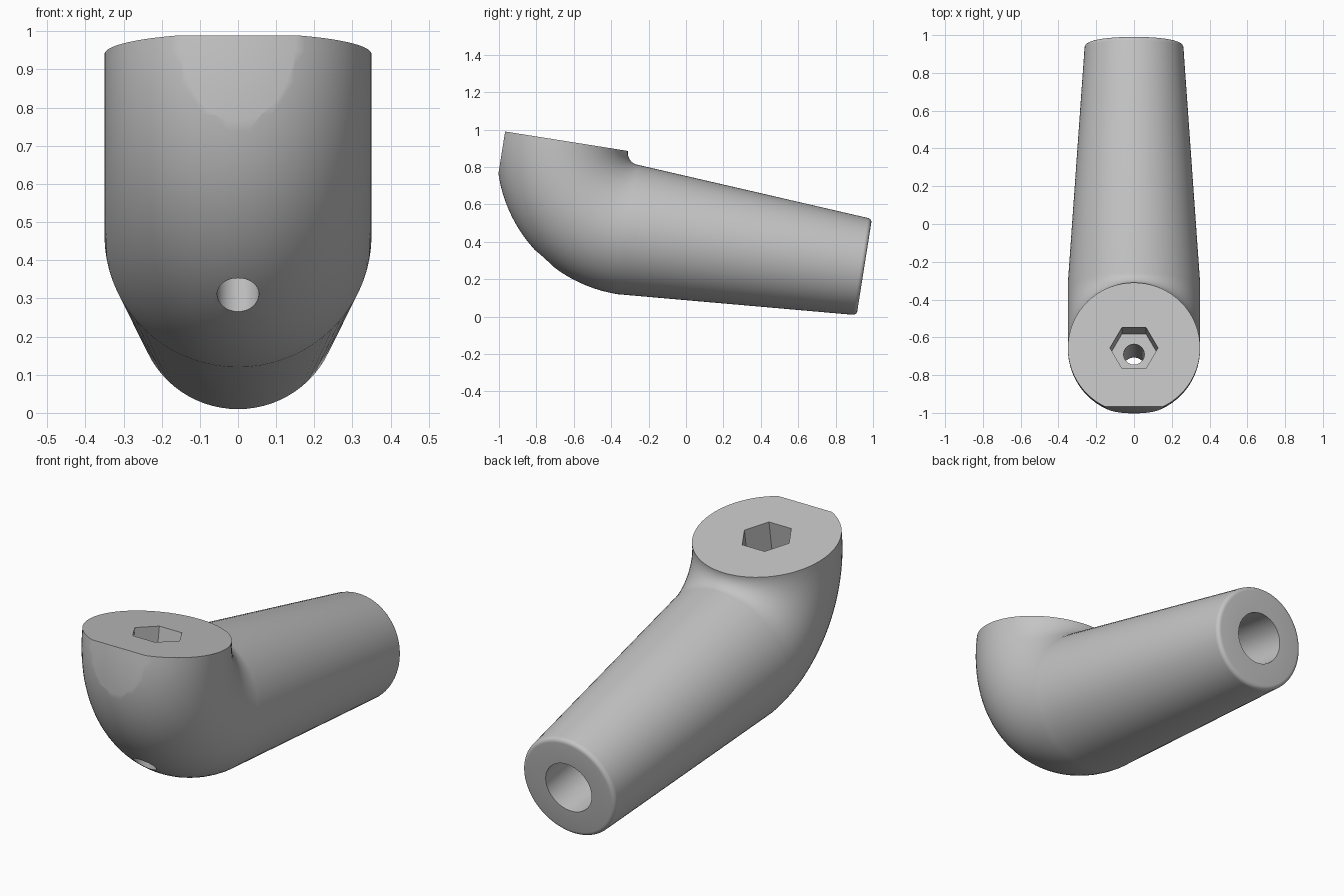
import bpy, bmesh
from math import sin, cos, pi, radians
from mathutils import Matrix, Vector

cube = bpy.data.objects.get("Cube")
if cube:
    bpy.data.objects.remove(cube, do_unlink=True)

grey = bpy.data.materials.new("plain grey")
grey.use_nodes = True
colour = (0.55, 0.55, 0.55, 1)
grey.diffuse_color = colour
grey.node_tree.nodes["Principled BSDF"].inputs["Base Color"].default_value = colour

TILT = Matrix.Rotation(radians(-9), 4, 'X')   # whole part leans down to the back
R = 0.35                                      # radius of the elbow tube
BEND = 0.415                                  # radius of the bend centreline
CY, CZ = -0.38, 0.826                         # centre of the bend
AXIS_Z = CZ - BEND                            # height of the sleeve axis
SEAT_Y = CY - BEND                            # centre of the round top face


def loft(name, sections, sides, flat_y=None):
    """Join rings (y, z, turn, radius) into a closed solid."""
    bm = bmesh.new()
    rings = []
    for y, z, turn, r in sections:
        out = Vector((0, -cos(turn), -sin(turn)))
        ring = []
        for i in range(sides):
            p = 2 * pi * i / sides
            ring.append(bm.verts.new(Vector((r * cos(p), y, z)) + out * r * sin(p)))
        rings.append(ring)
    for a, b in zip(rings, rings[1:]):
        for i in range(sides):
            j = (i + 1) % sides
            bm.faces.new((a[i], a[j], b[j], b[i]))
    bm.faces.new(rings[0])
    bm.faces.new(rings[-1])
    if flat_y is not None:                    # slice the front off flat
        bmesh.ops.bisect_plane(bm, geom=bm.verts[:] + bm.edges[:] + bm.faces[:],
                               plane_co=(0, flat_y, 0), plane_no=(0, -1, 0),
                               clear_outer=True)
        bmesh.ops.holes_fill(bm, edges=[e for e in bm.edges if e.is_boundary], sides=0)
    bmesh.ops.recalc_face_normals(bm, faces=bm.faces[:])
    bm.transform(TILT)
    me = bpy.data.meshes.new(name)
    bm.to_mesh(me)
    bm.free()
    me.materials.append(grey)
    ob = bpy.data.objects.new(name, me)
    bpy.context.collection.objects.link(ob)
    return ob


# Elbow bend
sections = []
STEPS = 28
for k in range(STEPS + 1):
    t = pi / 2 * k / STEPS
    sections.append((CY - BEND * cos(t), CZ - BEND * sin(t), t, R))

# Tapered sleeve with a rounded rim and a blind bore
END_Y, END_R, RIM = 0.9, 0.262, 0.022
for k in range(6):
    t = pi / 2 * k / 5
    sections.append((END_Y - RIM + RIM * sin(t), AXIS_Z, pi / 2,
                     END_R - RIM + RIM * cos(t)))
BORE = 0.13
sections += [(END_Y, AXIS_Z, pi / 2, BORE), (END_Y - 0.7, AXIS_Z, pi / 2, BORE)]
elbow = loft("elbow_sleeve", sections, 72, flat_y=-1.11)

# Hexagonal nut pocket and bolt hole
pocket = loft("nut_pocket_cutter",
              [(SEAT_Y, CZ - 0.22, 0, 0.127), (SEAT_Y, CZ + 0.2, 0, 0.127)], 6)
bolt = loft("bolt_hole_cutter",
            [(SEAT_Y, -0.2, 0, 0.055), (SEAT_Y, CZ - 0.1, 0, 0.055)], 32)

bpy.context.view_layer.objects.active = elbow
for cutter in (pocket, bolt):
    cutter.hide_render = True
    mod = elbow.modifiers.new(cutter.name, 'BOOLEAN')
    mod.operation = 'DIFFERENCE'
    mod.solver = 'EXACT'
    mod.object = cutter
    bpy.ops.object.modifier_apply(modifier=mod.name)
    bpy.data.objects.remove(cutter, do_unlink=True)

bpy.ops.object.select_all(action='DESELECT')
elbow.select_set(True)
bpy.ops.object.shade_smooth_by_angle(angle=radians(30))
